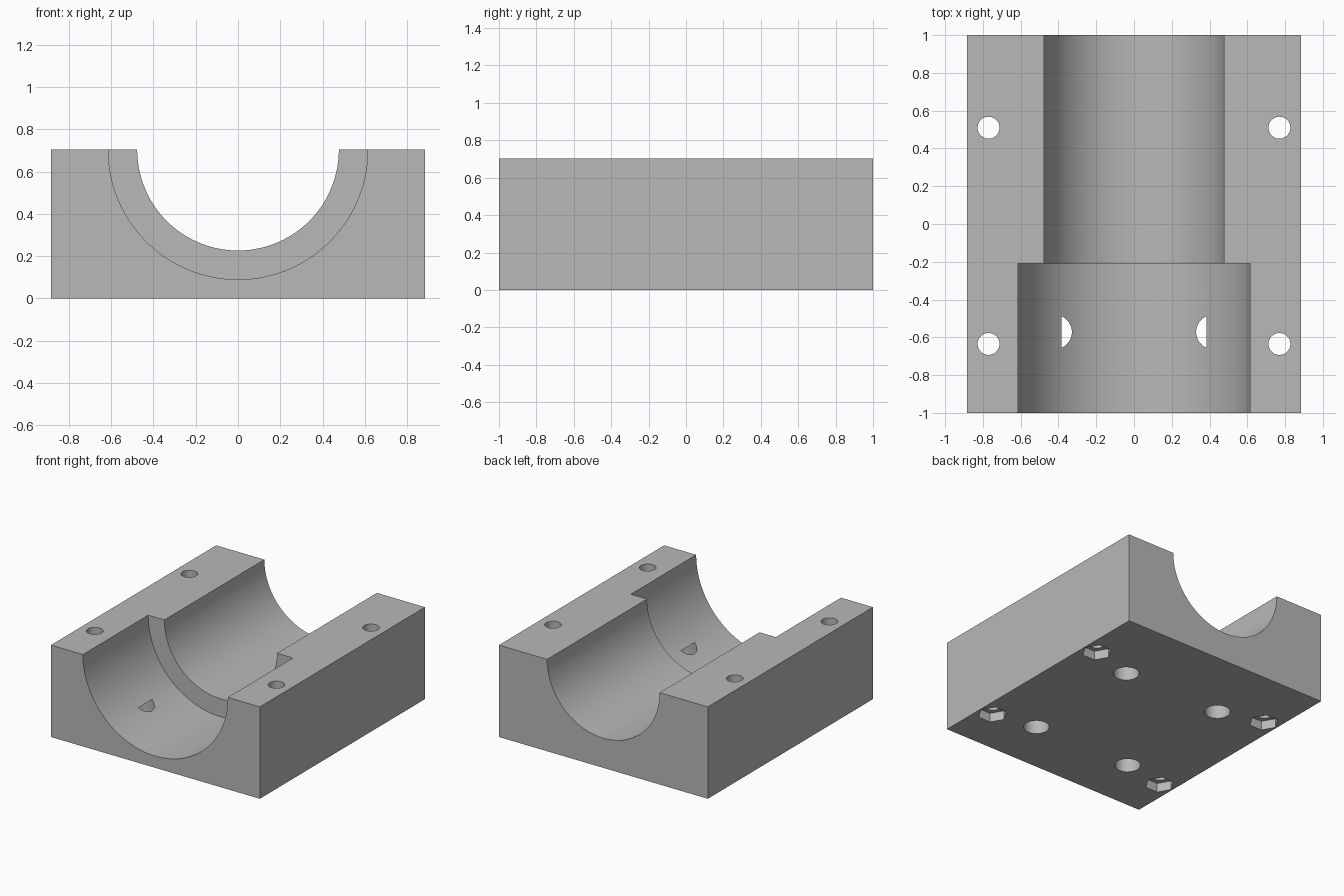
import bpy
import math

cube = bpy.data.objects.get("Cube")
if cube:
    bpy.data.objects.remove(cube, do_unlink=True)

WIDTH, LENGTH, HEIGHT = 1.77, 2.0, 0.704
STEP_Y = -0.21                 # where the wide bore meets the narrow one
BOLT_X, BOLT_YS = 0.77, (0.51, -0.635)
SOCKET_X, SOCKET_YS = 0.42, (0.415, -0.572)

grey = bpy.data.materials.new("plain grey")
grey.use_nodes = True
grey.diffuse_color = (0.48, 0.48, 0.48, 1)
grey.node_tree.nodes["Principled BSDF"].inputs["Base Color"].default_value = (0.48, 0.48, 0.48, 1)

# Block
bpy.ops.mesh.primitive_cube_add(size=1, location=(0, 0, HEIGHT / 2))
block = bpy.context.object
block.name = "bearing_block"
block.scale = (WIDTH, LENGTH, HEIGHT)
bpy.ops.object.transform_apply(location=True, rotation=False, scale=True)
block.data.materials.append(grey)


def cut(name, sides, radius, start, end, x=0, y=0, along_y=False):
    """Subtract a prism running from start to end along z, or along y."""
    middle = (start + end) / 2
    bpy.ops.mesh.primitive_cylinder_add(vertices=sides, radius=radius, depth=end - start)
    cutter = bpy.context.object
    cutter.name = name
    cutter.hide_render = True
    cutter.data.materials.append(grey)
    # Turn so bores meet the top mid-facet and hexagons point along x
    if along_y:
        cutter.rotation_euler = (math.pi / 2, math.pi / sides, 0)
        cutter.location = (0, middle, HEIGHT)
    else:
        cutter.rotation_euler = (0, 0, math.pi / 2)
        cutter.location = (x, y, middle)
    mod = block.modifiers.new(name, "BOOLEAN")
    mod.operation = "DIFFERENCE"
    mod.solver = "EXACT"
    mod.object = cutter
    bpy.context.view_layer.objects.active = block
    bpy.ops.object.modifier_apply(modifier=mod.name)
    bpy.data.objects.remove(cutter, do_unlink=True)


# Stepped half-round channel
cut("narrow_bore", 128, 0.477, STEP_Y - 0.1, 1.1, along_y=True)
cut("wide_bore", 128, 0.614, -1.1, STEP_Y, along_y=True)

for side in (-1, 1):
    # Bolt holes with hexagonal nut pockets underneath
    for y in BOLT_YS:
        cut("bolt_hole", 48, 0.058, -0.1, HEIGHT + 0.1, side * BOLT_X, y)
        cut("nut_pocket", 6, 0.105, -0.1, 0.07, side * BOLT_X, y)
    # Round blind sockets in the base; the front pair breaks into the bore
    for y in SOCKET_YS:
        cut("base_socket", 64, 0.091, -0.1, 0.226, side * SOCKET_X, y)

bpy.ops.object.select_all(action="DESELECT")
block.select_set(True)
bpy.context.view_layer.objects.active = block
bpy.ops.object.shade_smooth_by_angle(angle=math.radians(30))
